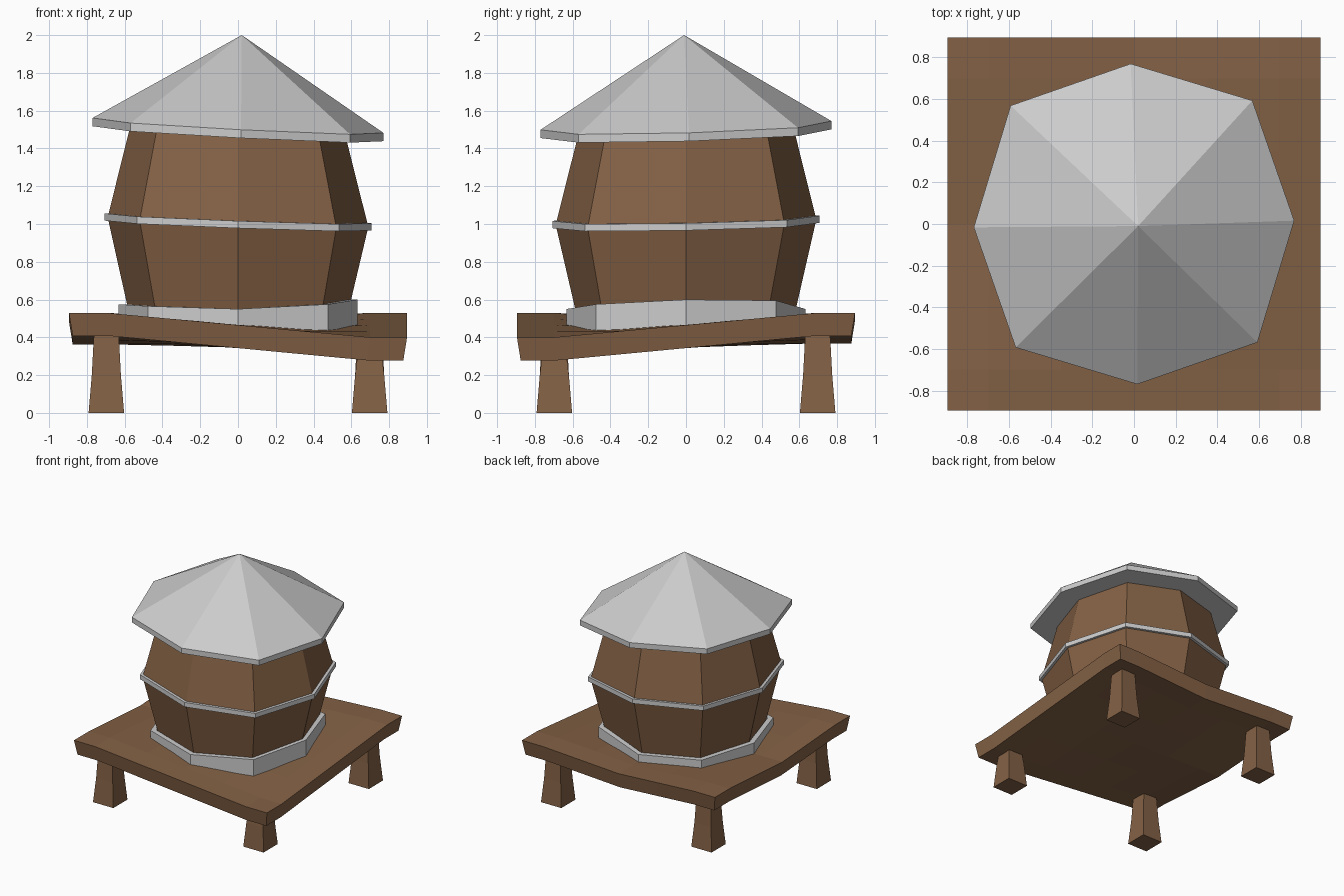
import bpy, bmesh, math
from mathutils import Matrix

if "Cube" in bpy.data.objects:
    bpy.data.objects.remove(bpy.data.objects["Cube"])


def material(name, color):
    m = bpy.data.materials.new(name)
    m.diffuse_color = color
    m.use_nodes = True
    m.node_tree.nodes["Principled BSDF"].inputs["Base Color"].default_value = m.diffuse_color
    return m


WOOD = material("wood", (0.23, 0.12, 0.06, 1))


def make_object(name, verts, faces, mat=None):
    me = bpy.data.meshes.new(name)
    me.from_pydata(verts, [], faces)
    bm = bmesh.new()
    bm.from_mesh(me)
    bmesh.ops.recalc_face_normals(bm, faces=bm.faces)
    bm.to_mesh(me)
    bm.free()
    ob = bpy.data.objects.new(name, me)
    bpy.context.collection.objects.link(ob)
    if mat:
        me.materials.append(mat)
    return ob


def octagon(r, height, turn=0.0):
    """Slightly squared octagon; height is a function of (x, y)."""
    pts = []
    for i in range(8):
        a = math.radians(45 * i + turn)
        rr = r * (1.0 if i % 2 == 0 else 1.067)
        x, y = rr * math.cos(a), rr * math.sin(a)
        pts.append((x, y, height(x, y)))
    return pts


def loft(name, rings, mat=None, loop=False):
    n = len(rings[0])
    count = len(rings)
    verts = [p for ring in rings for p in ring]
    faces = []
    for k in range(count if loop else count - 1):
        a, b = k * n, ((k + 1) % count) * n
        faces += [(a + i, a + (i + 1) % n, b + (i + 1) % n, b + i) for i in range(n)]
    if not loop:
        faces += [tuple(range(n))[::-1], tuple(range((count - 1) * n, count * n))]
    return make_object(name, verts, faces, mat)


# Warped deck height: rows run front to back, columns left to right
DECK = [[0.53, 0.465, 0.40], [0.485, 0.47, 0.465], [0.53, 0.49, 0.53]]


def deck_z(x, y):
    u = max(0, min(1.999, x / 0.70 + 1))
    v = max(0, min(1.999, y / 0.70 + 1))
    i, j = int(u), int(v)
    u, v = u - i, v - j
    front = DECK[j][i] * (1 - u) + DECK[j][i + 1] * u
    back = DECK[j + 1][i] * (1 - u) + DECK[j + 1][i + 1] * u
    return front * (1 - v) + back * v


def plane(z, sx, sy):
    return lambda x, y: z + sx * x + sy * y


# Platform: grid slab whose underside is slightly inset
steps = [-0.895, -0.70, -0.35, 0, 0.35, 0.70, 0.895]
n = len(steps)
verts = [(x, y, deck_z(x, y)) for y in steps for x in steps]
verts += [(x * 0.978, y * 0.978, deck_z(x, y) - 0.122) for y in steps for x in steps]
faces = []
for j in range(n - 1):
    for i in range(n - 1):
        q = [j * n + i, j * n + i + 1, (j + 1) * n + i + 1, (j + 1) * n + i]
        faces += [tuple(q), tuple(k + n * n for k in reversed(q))]
border = ([i for i in range(n)] + [j * n + n - 1 for j in range(1, n)]
          + [n * n - 1 - i for i in range(1, n)] + [j * n for j in range(n - 2, 0, -1)])
for a, b in zip(border, border[1:] + border[:1]):
    faces.append((a, b, b + n * n, a + n * n))
make_object("platform", verts, faces, WOOD)

# Legs: square posts flaring to the foot
for side, sx in (("left", -1), ("right", 1)):
    for end, sy in (("front", -1), ("back", 1)):
        cx, cy = 0.697 * sx, 0.697 * sy
        rings = []
        for z, h in ((0, 0.094), (0.2, 0.077), (deck_z(cx, cy) - 0.10, 0.065)):
            rings.append([(cx + dx * h, cy + dy * h, z)
                          for dx, dy in ((-1, -1), (1, -1), (1, 1), (-1, 1))])
        loft(f"{end}_{side}_leg", rings, WOOD)

# Barrel tank
loft("barrel", [
    octagon(0.56, lambda x, y: deck_z(x, y) - 0.03),
    octagon(0.69, plane(1.01, -0.037, 0.02)),
    octagon(0.57, plane(1.49, -0.05, 0.029)),
], WOOD)

# Middle hoop
loft("middle_hoop", [
    octagon(0.708, plane(0.992, -0.037, 0.02)),
    octagon(0.708, plane(1.03, -0.037, 0.02)),
    octagon(0.675, plane(1.03, -0.037, 0.02)),
    octagon(0.675, plane(0.992, -0.037, 0.02)),
], loop=True)


# Base hoop, sitting on the warped deck with an uneven top
def with_heights(pts, heights):
    return [(x, y, h) for (x, y, _), h in zip(pts, heights)]


tops = [0.60, 0.595, 0.55, 0.57, 0.575, 0.565, 0.55, 0.575]
outer_low = octagon(0.632, lambda x, y: deck_z(x, y) - 0.02)
inner_low = octagon(0.57, lambda x, y: deck_z(x, y) - 0.02)
loft("base_hoop", [outer_low, with_heights(outer_low, tops),
                   with_heights(octagon(0.59, deck_z), tops), inner_low], loop=True)

# Conical roof with a thin rim and flat underside
low = octagon(0.77, plane(1.478, -0.052, 0.029), 1.2)
high = octagon(0.77, plane(1.522, -0.052, 0.029), 1.2)
faces = [tuple(range(8))[::-1]]
for i in range(8):
    j = (i + 1) % 8
    faces += [(i, j, 8 + j, 8 + i), (8 + i, 8 + j, 16)]
make_object("roof", low + high + [(0.02, -0.01, 2.0)], faces)
